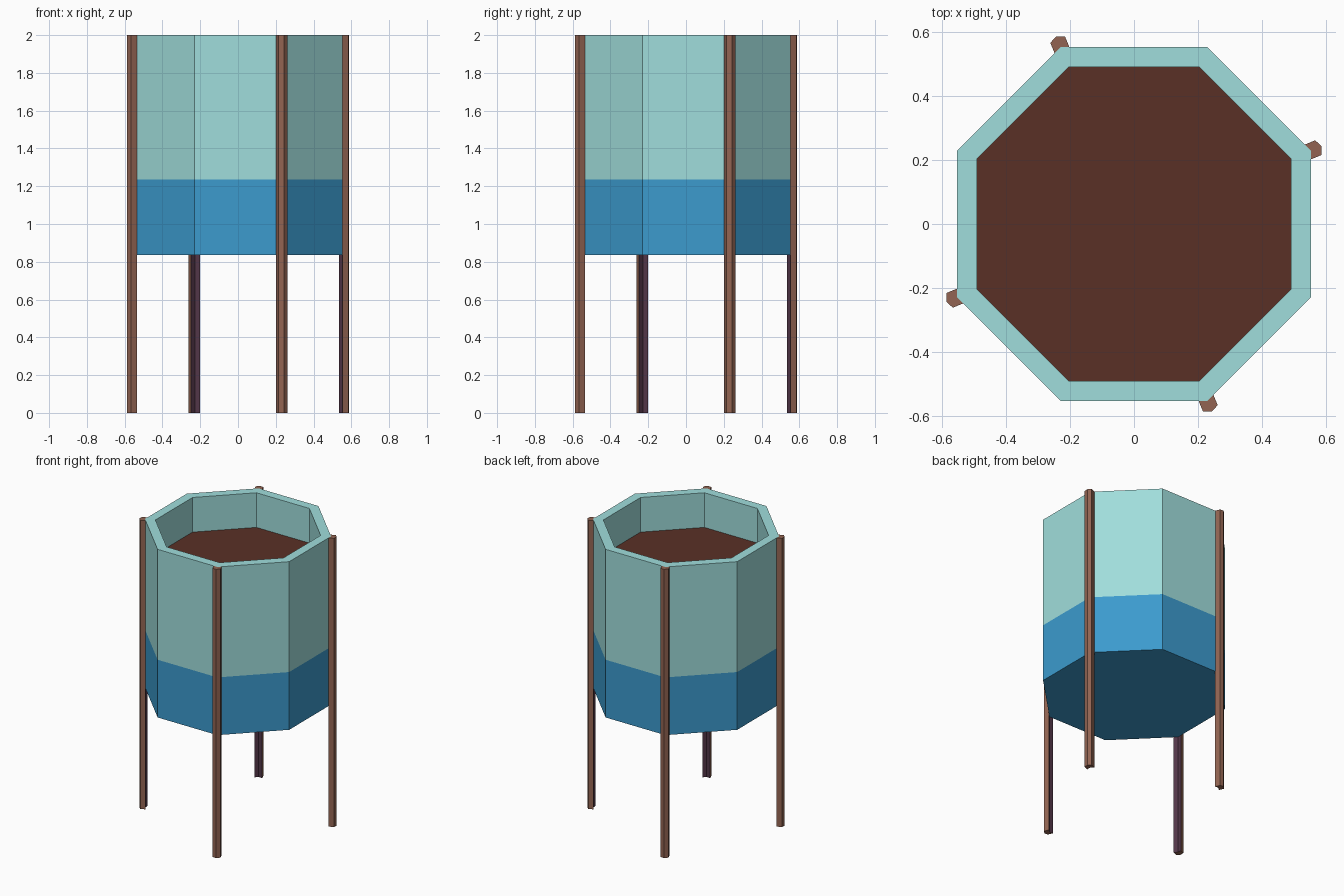
import bpy, bmesh, math

if "Cube" in bpy.data.objects:
    bpy.data.objects.remove(bpy.data.objects["Cube"])

SIDES = 8
STEP = 2 * math.pi / SIDES
K = math.cos(STEP / 2)
Z_BOTTOM, Z_BAND, Z_SOIL, Z_TOP = 0.835, 1.235, 1.76, 2.0
OUT_R, IN_R = 0.553 / K, 0.491 / K


def material(name, rgb):
    lin = [(c / 255 / 12.92) if c < 10 else ((c / 255 + 0.055) / 1.055) ** 2.4 for c in rgb]
    m = bpy.data.materials.new(name)
    m.diffuse_color = (*lin, 1)
    m.use_nodes = True
    m.node_tree.nodes["Principled BSDF"].inputs["Base Color"].default_value = m.diffuse_color
    return m


TEAL = material("pale_teal", (160, 222, 220))
BLUE = material("blue", (60, 155, 206))
SOIL = material("dark_soil", (90, 48, 38))
WOOD = material("brown_wood", (146, 100, 82))
PURPLE = material("dark_plum", (82, 54, 72))


def finish(bm, name, mats):
    mesh = bpy.data.meshes.new(name)
    bm.to_mesh(mesh)
    bm.free()
    for m in mats:
        mesh.materials.append(m)
    ob = bpy.data.objects.new(name, mesh)
    bpy.context.collection.objects.link(ob)
    return ob


def ring(bm, r, z):
    return [bm.verts.new((r * math.cos((i + 0.5) * STEP), r * math.sin((i + 0.5) * STEP), z))
            for i in range(SIDES)]


# Octagonal tub: outer wall, rim and inner wall, with a closed underside
bm = bmesh.new()
profile = [(OUT_R, Z_BOTTOM), (OUT_R, Z_BAND), (OUT_R, Z_TOP), (IN_R, Z_TOP), (IN_R, Z_SOIL)]
rings = [ring(bm, r, z) for r, z in profile]
for a, b in zip(rings, rings[1:]):
    for i in range(SIDES):
        j = (i + 1) % SIDES
        bm.faces.new((a[i], a[j], b[j], b[i]))
bm.faces.new(rings[0][::-1])
for f in bm.faces:  # lower band and underside are blue
    f.material_index = int(f.calc_center_median().z < Z_BAND)
finish(bm, "tub", [TEAL, BLUE])

# Soil surface inside the tub
bm = bmesh.new()
bm.faces.new(ring(bm, IN_R, Z_SOIL))
finish(bm, "soil", [SOIL])

# Four legs on alternate corners: peaked outside, notched inside around the corner
section = [(0.635, 0), (0.623, 0.025), (0.588, 0.025), (0.598, 0), (0.588, -0.025), (0.623, -0.025)]
for n in range(4):
    ang = math.radians(22.5 + 90 * n)
    c, s = math.cos(ang), math.sin(ang)
    bm = bmesh.new()
    low, high = [[bm.verts.new((r * c - t * s, r * s + t * c, z)) for r, t in section]
                 for z in (0, Z_TOP)]
    for i in range(6):
        j = (i + 1) % 6
        f = bm.faces.new((low[i], low[j], high[j], high[i]))
        f.material_index = int(i in (2, 3))  # inner faces are darker
    bm.faces.new(low[::-1])
    bm.faces.new(high)
    finish(bm, f"leg_{n + 1}", [WOOD, PURPLE])
